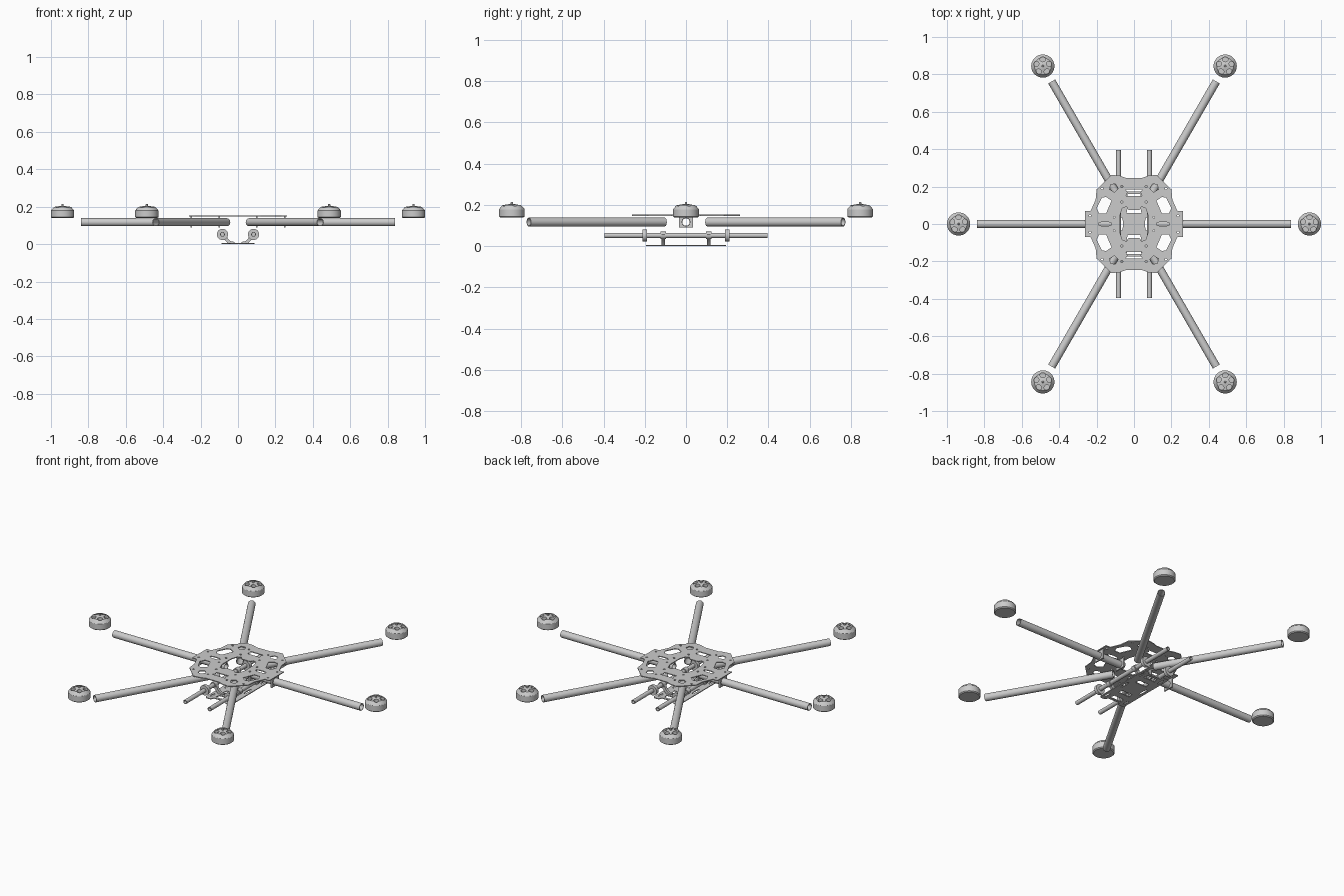
import bpy, math
from math import sin, cos, pi, radians
from mathutils import Matrix, Vector

cube = bpy.data.objects.get("Cube")
if cube:
    bpy.data.objects.remove(cube)

grey = bpy.data.materials.new("plain grey")
grey.use_nodes = True
grey.diffuse_color = (0.6, 0.6, 0.6, 1)
grey.node_tree.nodes["Principled BSDF"].inputs["Base Color"].default_value = (0.6, 0.6, 0.6, 1)


def select(ob):
    bpy.ops.object.select_all(action='DESELECT')
    ob.select_set(True)
    bpy.context.view_layer.objects.active = ob


def circle(x, y, r, n=16, ry=None):
    ry = ry or r
    return [(x + r * cos(2 * pi * i / n), y + ry * sin(2 * pi * i / n)) for i in range(n)]


def sheet(name, loops, thick, matrix):
    """Extruded flat outline; every loop after the first is a hole."""
    cu = bpy.data.curves.new(name, 'CURVE')
    cu.dimensions = '2D'
    cu.fill_mode = 'BOTH'
    cu.extrude = thick / 2
    for loop in loops:
        sp = cu.splines.new('POLY')
        sp.points.add(len(loop) - 1)
        for p, (x, y) in zip(sp.points, loop):
            p.co = (x, y, 0, 1)
        sp.use_cyclic_u = True
    cu.materials.append(grey)
    ob = bpy.data.objects.new(name, cu)
    bpy.context.collection.objects.link(ob)
    ob.matrix_world = matrix
    select(ob)
    bpy.ops.object.convert(target='MESH')
    ob = bpy.context.object
    ob.name = name
    bpy.ops.object.shade_smooth_by_angle(angle=radians(30))
    return ob


def lathe(name, profile, n=32, closed=False):
    """Revolve (radius, height) points about z."""
    verts, faces = [], []
    for r, z in profile:
        verts += [(r * cos(2 * pi * i / n), r * sin(2 * pi * i / n), z) for i in range(n)]
    m = len(profile)
    for k in range(m if closed else m - 1):
        a, b = k * n, (k + 1) % m * n
        faces += [(a + i, a + (i + 1) % n, b + (i + 1) % n, b + i) for i in range(n)]
    if not closed:
        faces += [tuple(range(n))[::-1], tuple(range((m - 1) * n, m * n))]
    me = bpy.data.meshes.new(name)
    me.from_pydata(verts, [], faces)
    me.materials.append(grey)
    ob = bpy.data.objects.new(name, me)
    bpy.context.collection.objects.link(ob)
    select(ob)
    bpy.ops.object.shade_smooth_by_angle(angle=radians(30))
    return ob


def tube(name, start, end, outer, inner):
    a, b = Vector(start), Vector(end)
    ob = lathe(name, [(outer, 0), (outer, (b - a).length), (inner, (b - a).length), (inner, 0)], closed=True)
    ob.matrix_world = Matrix.Translation(a) @ (b - a).to_track_quat('Z', 'Y').to_matrix().to_4x4()
    return ob


def all_quarters(pts):
    """Mirror a first-quadrant outline, listed from +y axis to +x axis, into a closed loop."""
    right = pts + [(x, -y) for x, y in reversed(pts)]
    return right + [(-x, y) for x, y in reversed(right)]


SIGNS = [(1, 1), (1, -1), (-1, 1), (-1, -1)]

# Top frame plate
outline = all_quarters([(0.045, 0.247), (0.075, 0.258), (0.12, 0.263), (0.2, 0.185),
                        (0.205, 0.13), (0.232, 0.07), (0.262, 0.07)])
window = [(0.12, 0.125), (0.15, 0.145), (0.172, 0.14), (0.2, 0.085), (0.185, 0.055), (0.15, 0.055)]
side_slot = [(0.085, 0.19), (0.1, 0.215), (0.125, 0.21), (0.13, 0.185), (0.105, 0.17)]
holes = [all_quarters([(0.03, 0.075), (0.04, 0.092), (0.062, 0.085), (0.076, 0.045)])]
for sx, sy in SIGNS:
    holes += [[(x * sx, y * sy) for x, y in shape] for shape in (window, side_slot)]
    holes += [circle(x * sx, y * sy, 0.006, 8) for x, y in
              ((0.065, 0.2), (0.065, 0.118), (0.235, 0.045), (0.105, 0.035), (0.17, 0.19))]
for s in (1, -1):
    holes.append(circle(0.155 * s, 0, 0.036, 20, 0.012))
    holes.append([(x, y * s) for x, y in ((-0.045, 0.185), (0.045, 0.185), (0.035, 0.17),
                                          (0.042, 0.15), (-0.042, 0.15), (-0.035, 0.17))])
sheet("top_plate", [outline] + holes, 0.005, Matrix.Translation((0, 0, 0.15)))

# Arms and motors, one per direction
motor_body = [(0.056, 0), (0.062, 0.005), (0.062, 0.04), (0.058, 0.046),
              (0.045, 0.06), (0.018, 0.064), (0.012, 0.066)]
motor = lathe("motor_bell", motor_body, 40)
cutter = []
for i in range(5):
    bpy.ops.mesh.primitive_cylinder_add(vertices=16, radius=0.013, depth=0.05)
    c = bpy.context.object
    t = 2 * pi * i / 5 + pi / 2
    c.scale = (1, 1.15, 1)
    c.rotation_euler.z = t
    c.location = (0.036 * cos(t), 0.036 * sin(t), 0.067)
    cutter.append(c)
for c in cutter:
    mod = motor.modifiers.new("vent", 'BOOLEAN')
    mod.operation = 'DIFFERENCE'
    mod.object = c
    select(motor)
    bpy.ops.object.modifier_apply(modifier=mod.name)
for c in cutter:
    bpy.data.objects.remove(c)
bpy.ops.object.shade_smooth_by_angle(angle=radians(30))
bell_mesh = motor.data
bpy.data.objects.remove(motor)
shaft_mesh = None

for i in range(6):
    t = i * pi / 3
    d = Vector((cos(t), sin(t), 0))
    on_side = i % 3 == 0
    near, far, hub = (0.08, 0.84, 0.938) if on_side else (0.12, 0.88, 0.975)
    up = Vector((0, 0, 0.117))
    tube("arm_tube", d * near + up, d * far + up, 0.0215, 0.018)
    bell = bpy.data.objects.new("motor_bell", bell_mesh)
    bpy.context.collection.objects.link(bell)
    bell.location = d * hub + Vector((0, 0, 0.139))
    shaft = lathe("motor_shaft", [(0.006, 0.2), (0.006, 0.212), (0.004, 0.215)], 12)
    shaft.location = d * hub
    # Square clamps holding the side arms
    if on_side:
        for x in (0.1, 0.25):
            square = [(-0.034, -0.027), (0.034, -0.027), (0.034, 0.031), (-0.034, 0.031)]
            face_x = Matrix(((0, 0, 1), (1, 0, 0), (0, 1, 0))).to_4x4()
            sheet("arm_clamp", [square, circle(0, 0, 0.021, 24)], 0.008,
                  Matrix.Translation(d * x + up) @ face_x)

# Lower rails with their ring clamps
face_y = Matrix(((1, 0, 0), (0, 0, -1), (0, 1, 0))).to_4x4()
for s in (1, -1):
    tube("rail_tube", (0.083 * s, -0.395, 0.052), (0.083 * s, 0.395, 0.052), 0.0125, 0.009)
    for y in (0.2, -0.2):
        sheet("rail_clamp", [circle(0.083 * s, 0.052, 0.03, 24), circle(0.083 * s, 0.052, 0.0125, 24)],
              0.02, Matrix.Translation((0, y, 0)) @ face_y)
    # Curved legs joining the rails to the tray
    for y in (0.11, -0.11):
        leg = [(0.02, 0.004), (0.055, 0.004), (0.08, 0.034), (0.098, 0.042), (0.102, 0.056),
               (0.09, 0.068), (0.074, 0.067), (0.064, 0.052), (0.055, 0.03), (0.04, 0.016), (0.02, 0.012)]
        sheet("tray_leg", [[(x * s, z) for x, z in leg]], 0.016,
              Matrix.Translation((0, y, 0)) @ face_y)
        tube("leg_collar", (0.083 * s, y - 0.014, 0.052), (0.083 * s, y + 0.014, 0.052), 0.018, 0.012)

# Slotted tray at the bottom
tray = all_quarters([(0.04, 0.175), (0.05, 0.195), (0.08, 0.195), (0.088, 0.185)])
slots = []
for y in (-0.145, -0.073, 0.073, 0.145):
    slots.append([(-0.04, y - 0.015), (0.04, y - 0.015), (0.034, y + 0.015), (-0.034, y + 0.015)])
for sx in (1, -1):
    slots.append(circle(0.066 * sx, 0, 0.007, 16, 0.035))
    slots += [circle(0.068 * sx, y, 0.006, 16, 0.025) for y in (0.15, -0.15)]
sheet("bottom_tray", [tray] + slots, 0.005, Matrix.Translation((0, 0, 0.0025)))
